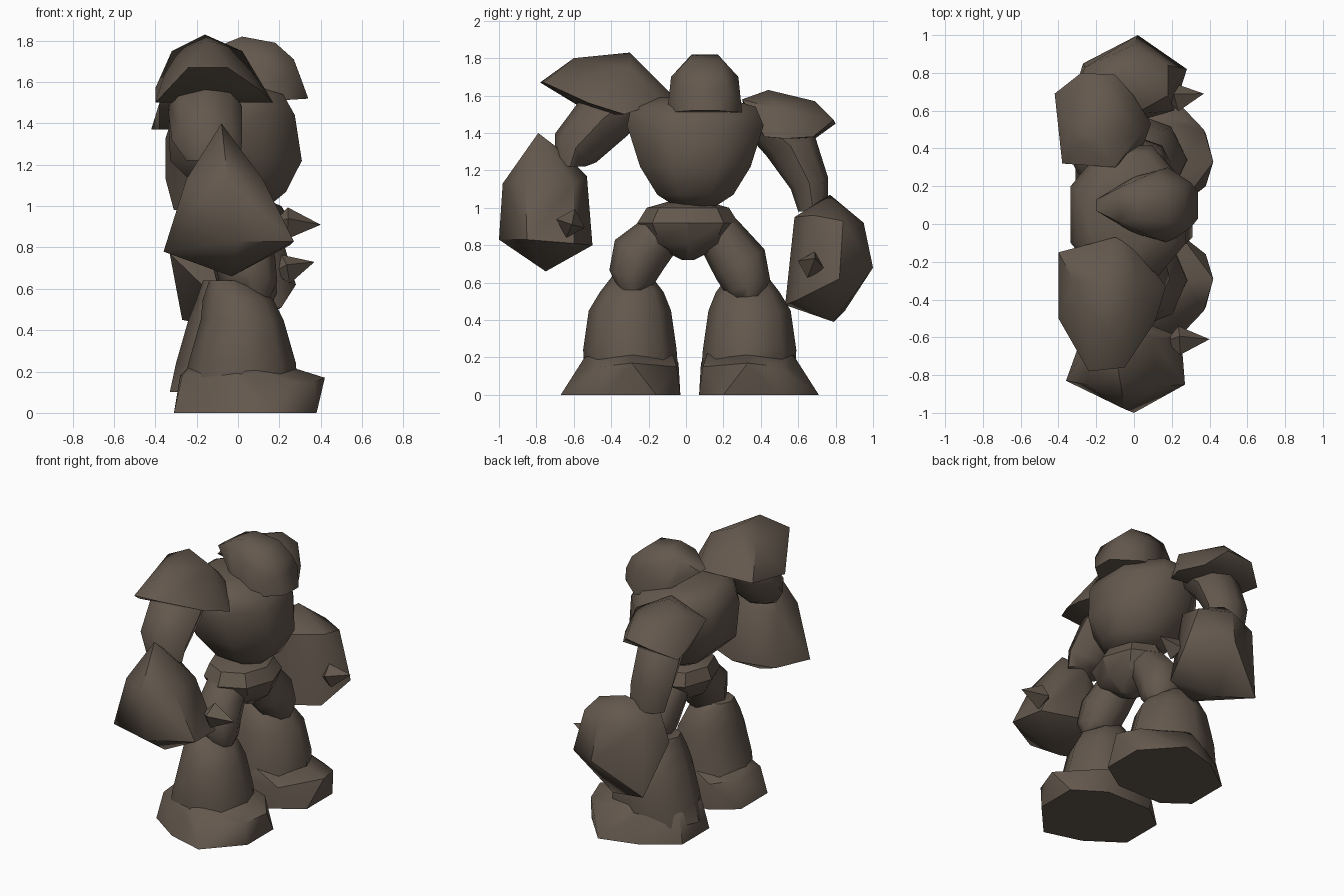
import bpy
import bmesh
from math import sin, cos, tau, radians
from mathutils import Vector

default_cube = bpy.data.objects.get("Cube")
if default_cube:
    bpy.data.objects.remove(default_cube, do_unlink=True)

# Single stone colour
stone = bpy.data.materials.new("brown_stone")
stone.use_nodes = True
stone_colour = (.125, .097, .074, 1)
stone.diffuse_color = stone_colour
stone_shader = stone.node_tree.nodes["Principled BSDF"]
stone_shader.inputs["Base Color"].default_value = stone_colour
stone_shader.inputs["Roughness"].default_value = .9


def finish(name, bm, angle):
    """Turn a bmesh into a stone object with sharp edges above the angle."""
    bmesh.ops.recalc_face_normals(bm, faces=bm.faces)
    mesh = bpy.data.meshes.new(name)
    bm.to_mesh(mesh)
    bm.free()
    mesh.materials.append(stone)
    part = bpy.data.objects.new(name, mesh)
    bpy.context.collection.objects.link(part)
    bpy.ops.object.select_all(action='DESELECT')
    part.select_set(True)
    bpy.context.view_layer.objects.active = part
    bpy.ops.object.shade_smooth_by_angle(angle=radians(angle))


def loft(name, sections, sides=8, turn=0, angle=50):
    """Join rings given as x, y, z, x radius, y radius, slope across y."""
    bm = bmesh.new()
    rings = []
    for x, y, z, radius_x, radius_y, slope in sections:
        ring = []
        for step in range(sides):
            theta = tau * (step + turn) / sides
            offset = radius_y * sin(theta)
            ring.append(bm.verts.new((x + radius_x * cos(theta), y + offset, z + slope * offset)))
        rings.append(ring)
    for lower, upper in zip(rings, rings[1:]):
        for step in range(sides):
            following = (step + 1) % sides
            bm.faces.new((lower[step], lower[following], upper[following], upper[step]))
    bm.faces.new(rings[0])
    bm.faces.new(rings[-1])
    finish(name, bm, angle)


def hull(name, points, angle=50):
    """Wrap a boulder around a few corner points."""
    bm = bmesh.new()
    for point in points:
        bm.verts.new(point)
    bmesh.ops.convex_hull(bm, input=bm.verts)
    loose = [v for v in bm.verts if not v.link_faces]
    bmesh.ops.delete(bm, geom=loose, context='VERTS')
    finish(name, bm, angle)


def spike(name, base, tip, radius):
    """Four-sided stone thorn, widest a third of the way along."""
    base, tip = Vector(base), Vector(tip)
    along = tip - base
    side = along.cross(Vector((0, .3, 1))).normalized() * radius
    other = along.cross(side).normalized() * radius
    waist = base + along * .3
    hull(name, [base, tip, waist + side, waist - side, waist + other, waist - other], angle=20)


# Torso: broad rounded barrel
loft("torso", [
    (.05, .05, 1.01, .12, .12, 0),
    (.03, .05, 1.07, .22, .22, 0),
    (-.01, .05, 1.22, .345, .32, 0),
    (-.03, .05, 1.44, .33, .395, 0),
    (-.04, .04, 1.54, .28, .36, 0),
    (-.08, .02, 1.59, .16, .2, 0),
], turn=.5)

# Head: egg pointed at the back, with a heavy jaw; half is listed and mirrored
head_half = [
    (.34, .07, 1.52), (.18, .2, 1.51), (0, .15, 1.55),
    (-.2, .03, 1.7), (-.08, .1, 1.65), (-.08, .09, 1.78),
    (.3, .12, 1.63), (.16, .19, 1.6), (.12, .18, 1.7),
    (.27, .1, 1.71), (.18, .09, 1.79), (.02, .07, 1.82),
]
hull("head", [(x, .1 + side * y, z) for x, y, z in head_half for side in (-1, 1)], angle=60)

# Pelvis: wedge that narrows downward
loft("pelvis", [
    (.05, .01, .72, .05, .03, 0),
    (.04, .01, .81, .18, .21, 0),
    (.03, .01, .92, .23, .27, 0),
    (.02, .01, 1.0, .19, .22, 0),
    (.02, .01, 1.04, .1, .08, 0),
], angle=35)

# Legs: thighs, bell-shaped shins and chiselled feet
for label, side in (("right", -1), ("left", 1)):
    left = side > 0
    drop = .05 if left else 0
    heel = .06 if left else 0

    def across(distance):
        return .02 + side * distance

    loft(label + "_thigh", [
        (.08, across(.31), .55 - drop, .07, .06, 0),
        (.05, across(.31), .63 - drop, .14, .12, side * .3),
        (.03, across(.27), .75 - drop, .15, .13, side * .6),
        (.01, across(.15), .87, .14, .1, side * .7),
    ])
    loft(label + "_shin", [
        (.01 - heel / 2, across(.31), .1, .28 + heel / 2, .25, 0),
        (.02 - heel / 2, across(.32), .24, .26 + heel / 2, .25, 0),
        (.02 - heel / 2, across(.32), .45, .2 + heel / 2, .22, 0),
        (0 - heel / 2, across(.31), .55, .17, .17, 0),
        (-.05 - heel / 2, across(.31), .64, .09, .1, 0),
    ])
    foot_points = [
        (-.31, .17, 0), (-.31, .46, 0), (-.08, .62, 0), (.17, .69, 0),
        (.38, .46, 0), (.38, .18, 0), (.18, .05, 0), (-.15, .05, 0),
        (-.28, .2, .18), (-.27, .44, .18), (-.03, .57, .16), (.27, .53, .15),
        (.37, .48, .15), (.42, .31, .17), (.24, .07, .15), (-.15, .06, .17),
        (.26, .31, .22), (-.24, .32, .22), (.02, .1, .24), (.02, .55, .22),
    ]
    hull(label + "_foot", [(x, across(y), z) for x, y, z in foot_points], angle=45)

# Upper arms
loft("right_upper_arm", [
    (-.14, -.33, 1.56, .12, .1, -.5),
    (-.16, -.44, 1.48, .18, .13, -.7),
    (-.15, -.59, 1.32, .17, .11, -.7),
    (-.12, -.62, 1.22, .13, .08, 0),
])
loft("left_upper_arm", [
    (-.17, .42, 1.45, .14, .1, .5),
    (-.2, .56, 1.33, .15, .13, .4),
    (-.2, .66, 1.13, .15, .1, .3),
    (-.18, .68, .98, .13, .08, 0),
])

# Boulder fists with pointed undersides: tip, wide rim, upper rim, crown
hull("right_fist", [
    (-.03, -.75, .66),
    (0, -1, .83), (.27, -.85, .83), (.25, -.6, .81),
    (0, -.5, .8), (-.27, -.58, .79), (-.36, -.83, .78),
    (-.05, -.98, 1.13), (.12, -.86, 1.13), (.1, -.6, 1.13),
    (-.06, -.53, 1.17), (-.25, -.64, 1.13), (-.25, -.85, 1.13),
    (-.1, -.66, 1.3), (-.08, -.79, 1.4),
], angle=55)
hull("left_fist", [
    (0, .79, .39),
    (-.03, .53, .48), (.21, .6, .51), (.28, .82, .62),
    (.02, 1, .68), (-.27, .85, .45), (-.33, .65, .77),
    (0, .95, .92), (.18, .84, .93), (.18, .68, .96),
    (0, .58, .95), (-.27, .66, .96), (-.26, .83, .93),
    (-.08, .77, 1.07),
], angle=45)
spike("right_fist_spike", (.17, -.62, .92), (.4, -.61, .91), .08)
spike("left_fist_spike", (.17, .66, .68), (.37, .69, .73), .075)

# Shoulder slabs
hull("right_shoulder", [
    (-.24, -.78, 1.67), (-.05, -.76, 1.67), (.11, -.52, 1.56),
    (.17, -.33, 1.5), (0, -.12, 1.57), (-.1, -.07, 1.6),
    (-.4, -.15, 1.57), (-.4, -.5, 1.5), (-.32, -.3, 1.75),
    (-.16, -.3, 1.83), (-.14, -.6, 1.8), (.02, -.3, 1.75),
])
hull("left_shoulder", [
    (-.42, .69, 1.37), (-.28, .8, 1.45), (-.1, .79, 1.47),
    (.09, .53, 1.37), (.05, .42, 1.38), (0, .68, 1.38),
    (-.1, .3, 1.58), (-.38, .32, 1.5), (-.34, .5, 1.57),
    (-.18, .44, 1.63), (-.15, .69, 1.57), (-.38, .5, 1.37),
    (.04, .48, 1.53), (-.28, .42, 1.6),
])
